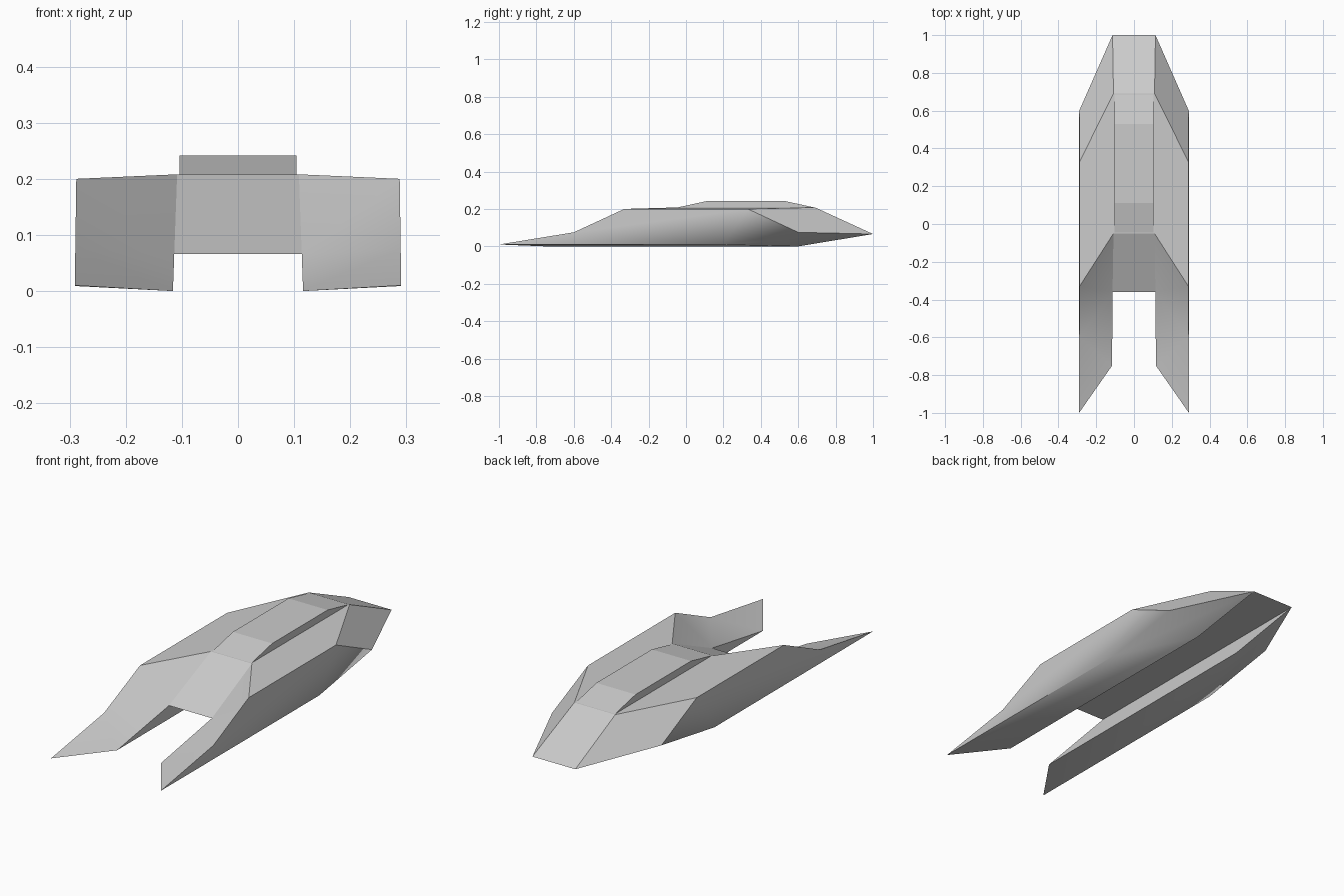
import bpy, bmesh

cube = bpy.data.objects.get("Cube")
if cube:
    bpy.data.objects.remove(cube, do_unlink=True)

grey = bpy.data.materials.new("hull grey")
grey.use_nodes = True
COLOUR = (0.6, 0.6, 0.6, 1)
grey.diffuse_color = COLOUR
grey.node_tree.nodes["Principled BSDF"].inputs["Base Color"].default_value = COLOUR


def inner_x(z):
    """Slightly leaning line where the pods meet the centre body."""
    return 0.116 - 0.036 * z


def outer_x(z):
    return 0.291 - 0.014 * z


def loft(name, left, right, soft_edges=(), smooth=False):
    """Closed solid between two matching outlines."""
    bm = bmesh.new()
    a = [bm.verts.new(p) for p in left]
    b = [bm.verts.new(p) for p in right]
    n = len(a)
    bm.faces.new(a)
    bm.faces.new(b[::-1])
    for i in range(n):
        j = (i + 1) % n
        bm.faces.new((a[j], a[i], b[i], b[j]))
    bmesh.ops.recalc_face_normals(bm, faces=bm.faces)
    for f in bm.faces:
        f.smooth = smooth
    soft = [{a[i], a[j]} for i, j in soft_edges]
    for e in bm.edges:
        e.smooth = e.calc_face_angle(0) < 0.6 or set(e.verts) in soft
    mesh = bpy.data.meshes.new(name)
    bm.to_mesh(mesh)
    bm.free()
    mesh.materials.append(grey)
    obj = bpy.data.objects.new(name, mesh)
    bpy.context.collection.objects.link(obj)
    return obj


# Side pods: tip, shoulder, roof front, roof back, tail, keel end (y, z)
OUTER = [(-1, 0.01), (-0.6, 0.075), (-0.33, 0.2), (0.33, 0.2), (0.6, 0.075), (0.2, 0.009)]
INNER = [(-0.75, 0), (-0.36, 0.066), (-0.05, 0.208), (0.69, 0.208), (1, 0.066), (0.6, 0)]
for side, name in ((1, "left_pod"), (-1, "right_pod")):
    loft(name,
         [(side * outer_x(z), y, z) for y, z in OUTER],
         [(side * inner_x(z), y, z) for y, z in INNER],
         soft_edges=[(4, 5)], smooth=True)

# Centre body spans the pods above the open channel
BODY = INNER[1:5]
loft("centre_body",
     [(inner_x(z), y, z) for y, z in BODY],
     [(-inner_x(z), y, z) for y, z in BODY])

# Raised cabin on the roof
CABIN = [(-0.05, 0.207), (0.11, 0.242), (0.53, 0.242), (0.69, 0.207)]
loft("roof_cabin",
     [(0.104, y, z) for y, z in CABIN],
     [(-0.104, y, z) for y, z in CABIN])
